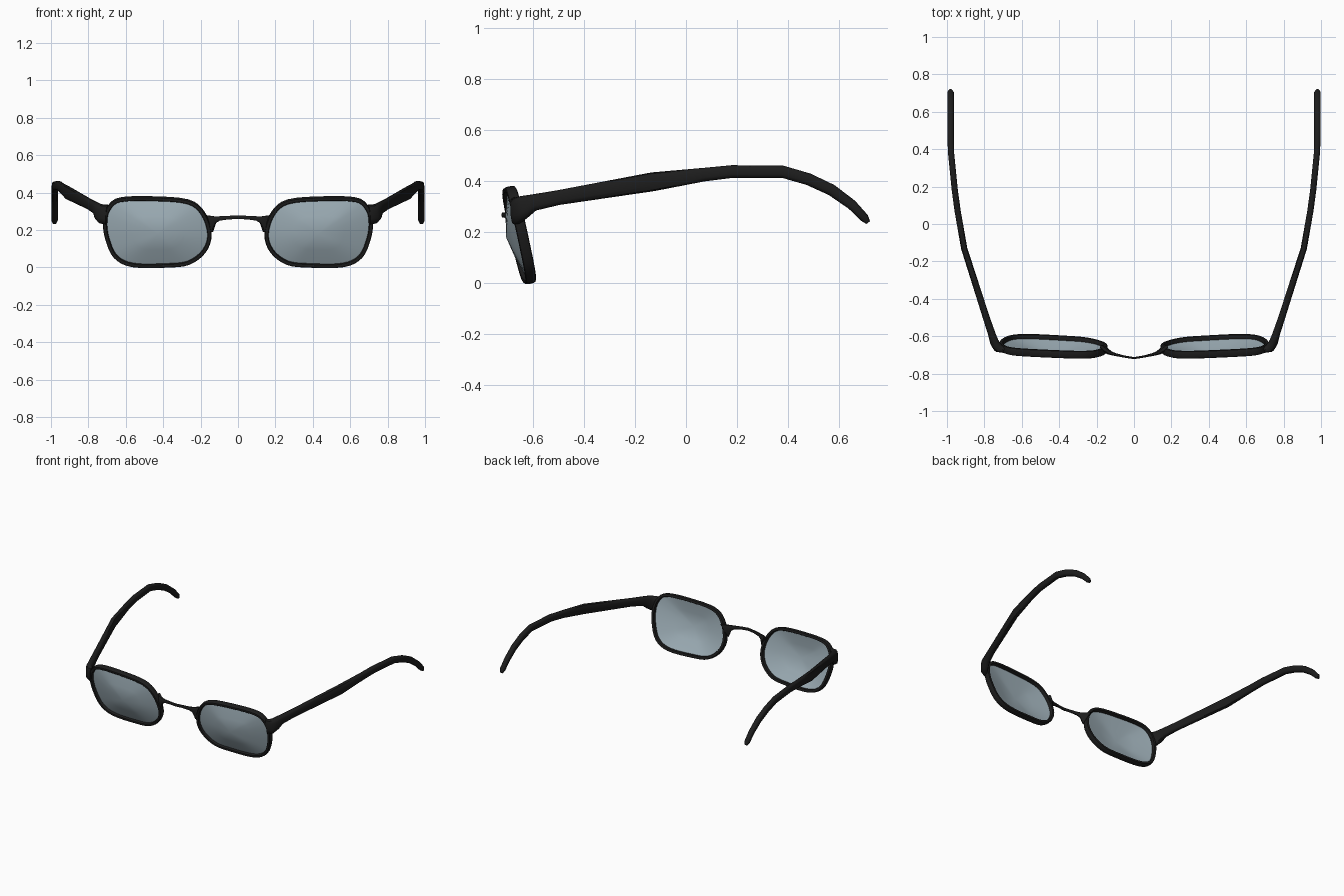
import bpy, bmesh, math
from mathutils import Vector

if "Cube" in bpy.data.objects:
    bpy.data.objects.remove(bpy.data.objects["Cube"])


def material(name, color):
    m = bpy.data.materials.new(name)
    m.diffuse_color = color
    m.use_nodes = True
    m.node_tree.nodes["Principled BSDF"].inputs["Base Color"].default_value = m.diffuse_color
    return m


BLACK = material("black_frame", (0.012, 0.012, 0.012, 1))
GLASS = material("tinted_glass", (0.36, 0.45, 0.5, 0.85))


def finish(name, bm, mat, mirror=True, angle=50):
    bmesh.ops.recalc_face_normals(bm, faces=bm.faces)
    me = bpy.data.meshes.new(name)
    bm.to_mesh(me)
    bm.free()
    me.materials.append(mat)
    me.shade_smooth()
    me.set_sharp_from_angle(angle=math.radians(angle))
    ob = bpy.data.objects.new(name, me)
    bpy.context.collection.objects.link(ob)
    if mirror:
        ob.modifiers.new("mirror", "MIRROR").use_mirror_merge = False
    return ob


def spline(pts, steps):
    """Closed Catmull-Rom curve through 2D points."""
    pts = [Vector(p) for p in pts]
    n, out = len(pts), []
    for i in range(n):
        a, b, c, d = (pts[(i + k) % n] for k in (-1, 0, 1, 2))
        for s in range(steps):
            t = s / steps
            out.append(0.5 * (2 * b + (c - a) * t + (2 * a - 5 * b + 4 * c - d) * t * t
                              + (3 * b - a - 3 * c + d) * t ** 3))
    return out


def sweep(path, sizes, ref, sides=10, power=0.7, closed=False):
    """Rounded-box section (width, height) swept along a path."""
    bm, rings, n = bmesh.new(), [], len(path)
    for i, (p, (w, h)) in enumerate(zip(path, sizes)):
        a = path[(i - 1) % n] if closed else path[max(i - 1, 0)]
        b = path[(i + 1) % n] if closed else path[min(i + 1, n - 1)]
        t = (b - a).normalized()
        side = t.cross(ref).normalized()
        up = side.cross(t)
        ring = []
        for k in range(sides):
            q = 2 * math.pi * (k + 0.5) / sides
            c, s = math.cos(q), math.sin(q)
            u = math.copysign(abs(c) ** power, c) * w / 2
            v = math.copysign(abs(s) ** power, s) * h / 2
            ring.append(bm.verts.new(p + side * u + up * v))
        rings.append(ring)
    for i in range(n if closed else n - 1):
        r, q = rings[i], rings[(i + 1) % n]
        for k in range(sides):
            j = (k + 1) % sides
            bm.faces.new((r[k], r[j], q[j], q[k]))
    if not closed:
        bm.faces.new(rings[0])
        bm.faces.new(rings[-1])
    return bm


# Lens outline in front view, laid on a tilted plane
outline = [(0.69, 0.318), (0.63, 0.362), (0.46, 0.368), (0.27, 0.352), (0.188, 0.29),
           (0.152, 0.18), (0.18, 0.09), (0.262, 0.027), (0.38, 0.012), (0.56, 0.014),
           (0.655, 0.06), (0.70, 0.16), (0.71, 0.25)]


def on_plane(x, z):
    return Vector((x, -0.612 - 0.225 * z + 0.05 * (x - 0.43), z))


loop = [on_plane(*p) for p in spline(outline, 4)]
normal = Vector((0.05, -1, -0.225)).normalized()

# Rims
finish("rim", sweep(loop, [(0.023, 0.043)] * len(loop), normal, closed=True), BLACK)

# Lenses: shallow dome bulging to the front
bm = bmesh.new()
centre = Vector((0.43, -0.705, 0.18))
tip = bm.verts.new(centre)
inner = [bm.verts.new(centre.lerp(p, 0.5) + Vector((0, -0.005, 0))) for p in loop]
outer = [bm.verts.new(p) for p in loop]
for i in range(len(loop)):
    j = (i + 1) % len(loop)
    bm.faces.new((tip, inner[i], inner[j]))
    bm.faces.new((inner[i], outer[i], outer[j], inner[j]))
finish("lens", bm, GLASS, angle=60)

# Bridge with flared ends
half = [(0.158, -0.668, 0.235, 0.03, 0.11), (0.143, -0.680, 0.246, 0.028, 0.075),
        (0.125, -0.690, 0.256, 0.022, 0.04), (0.10, -0.698, 0.262, 0.016, 0.025),
        (0.05, -0.709, 0.267, 0.012, 0.02)]
rows = half + [(0, -0.717, 0.268, 0.012, 0.02)]
rows += [(-r[0],) + r[1:] for r in reversed(half)]
finish("bridge", sweep([Vector(r[:3]) for r in rows], [r[3:] for r in rows],
                       Vector((0, 0, 1)), sides=8), BLACK, mirror=False)

# Temple arms: hinge block, straight arm, curved ear hook
arm = [(0.700, -0.672, 0.283, 0.035, 0.11), (0.728, -0.660, 0.286, 0.05, 0.105),
       (0.745, -0.635, 0.300, 0.048, 0.09), (0.758, -0.595, 0.317, 0.042, 0.065),
       (0.790, -0.500, 0.336, 0.038, 0.058), (0.908, -0.130, 0.398, 0.034, 0.074),
       (0.943, 0.070, 0.426, 0.034, 0.053), (0.958, 0.180, 0.438, 0.034, 0.05),
       (0.978, 0.380, 0.437, 0.034, 0.048), (0.981, 0.480, 0.408, 0.036, 0.047),
       (0.981, 0.570, 0.366, 0.036, 0.045), (0.981, 0.650, 0.308, 0.036, 0.04),
       (0.981, 0.700, 0.256, 0.036, 0.034), (0.981, 0.714, 0.238, 0.02, 0.018)]
finish("temple_arm", sweep([Vector(r[:3]) for r in arm], [r[3:] for r in arm],
                           Vector((0, 0, 1))), BLACK)
